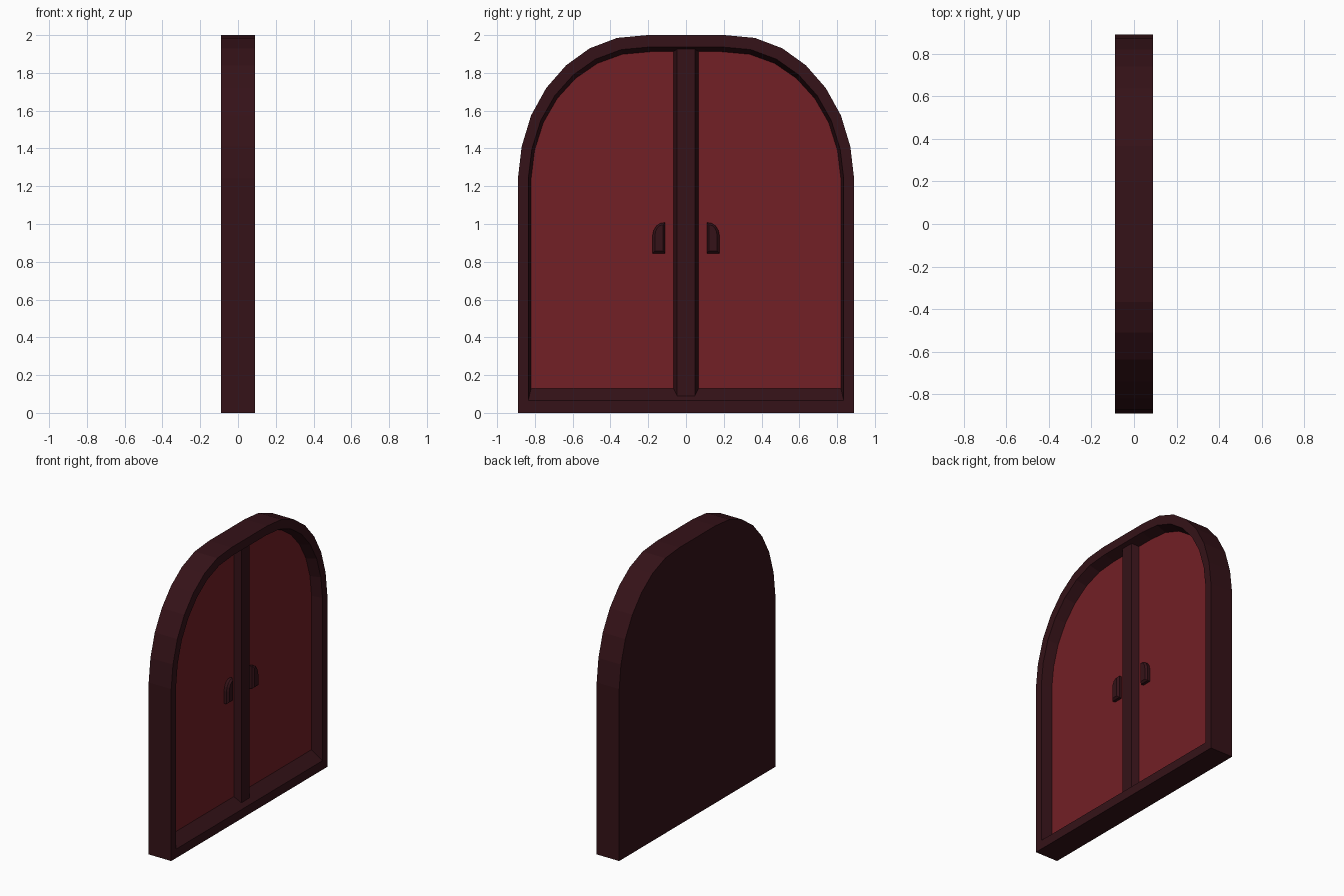
import bpy, bmesh

if "Cube" in bpy.data.objects:
    bpy.data.objects.remove(bpy.data.objects["Cube"])

def material(name, color):
    m = bpy.data.materials.new(name)
    m.diffuse_color = color
    m.use_nodes = True
    m.node_tree.nodes["Principled BSDF"].inputs["Base Color"].default_value = m.diffuse_color
    return m

DARK = material("dark_wood", (0.035, 0.006, 0.009, 1))
RED = material("red_panel", (0.17, 0.014, 0.019, 1))

def loft(name, loops, mat, cap_start=True, cap_end=True):
    """Skin matching loops of (x, y, z) points and optionally cap both ends."""
    bm = bmesh.new()
    rings = [[bm.verts.new(p) for p in loop] for loop in loops]
    n = len(rings[0])
    for a, b in zip(rings, rings[1:]):
        for i in range(n):
            j = (i + 1) % n
            bm.faces.new((a[i], a[j], b[j], b[i]))
    if cap_start:
        bm.faces.new(rings[0][::-1])
    if cap_end:
        bm.faces.new(rings[-1])
    if len(loops) > 1:
        bmesh.ops.recalc_face_normals(bm, faces=bm.faces)
    me = bpy.data.meshes.new(name)
    bm.to_mesh(me)
    bm.free()
    me.materials.append(mat)
    ob = bpy.data.objects.new(name, me)
    bpy.context.collection.objects.link(ob)
    return ob

# Right half of the arched outline, from springing to crown
SPRING = 1.24
ARCH = [(0.89, 1.24), (0.87, 1.41), (0.82, 1.575), (0.74, 1.72),
        (0.635, 1.84), (0.51, 1.93), (0.365, 1.985), (0.205, 2.0)]

def arch_loop(x, half, bottom, top):
    sy, sz = half / 0.89, (top - SPRING) / (2.0 - SPRING)
    right = [(half, bottom)] + [(y * sy, SPRING + (z - SPRING) * sz) for y, z in ARCH]
    pts = right + [(-y, z) for y, z in reversed(right)]
    return [(x, y, z) for y, z in pts]

# Frame: flat back, thick rim, splayed reveal
PANEL_X = 0.013
inner = arch_loop(PANEL_X, 0.82, 0.13, 1.912)
loft("door_frame", [arch_loop(-0.09, 0.89, 0, 2.0),
                    arch_loop(0.09, 0.89, 0, 2.0),
                    arch_loop(0.09, 0.835, 0.065, 1.937),
                    inner], DARK, cap_end=False)

# Red door panel
loft("door_panel", [inner], RED, cap_start=False)

# Centre post with chamfered sides
def post_loop(z):
    return [(x, y, z) for x, y in
            [(PANEL_X - 0.02, -0.075), (0.06, -0.047), (0.06, 0.047), (PANEL_X - 0.02, 0.075)]]
loft("centre_post", [post_loop(0.07), post_loop(1.935)], DARK)

# Handles: rounded on the outer top corner, chamfered front
HANDLE = [(0.11, 0.845), (0.178, 0.845), (0.178, 0.935), (0.172, 0.965),
          (0.157, 0.99), (0.135, 1.004), (0.11, 1.008)]

def handle_loop(x, side, scale_y, scale_z):
    return [(x, side * (0.142 + (y - 0.142) * scale_y), 0.925 + (z - 0.925) * scale_z)
            for y, z in HANDLE]

for side, label in ((-1, "left"), (1, "right")):
    loft(label + "_handle", [handle_loop(PANEL_X - 0.01, side, 1, 1),
                             handle_loop(0.033, side, 1, 1),
                             handle_loop(0.046, side, 0.65, 0.85)], DARK)
